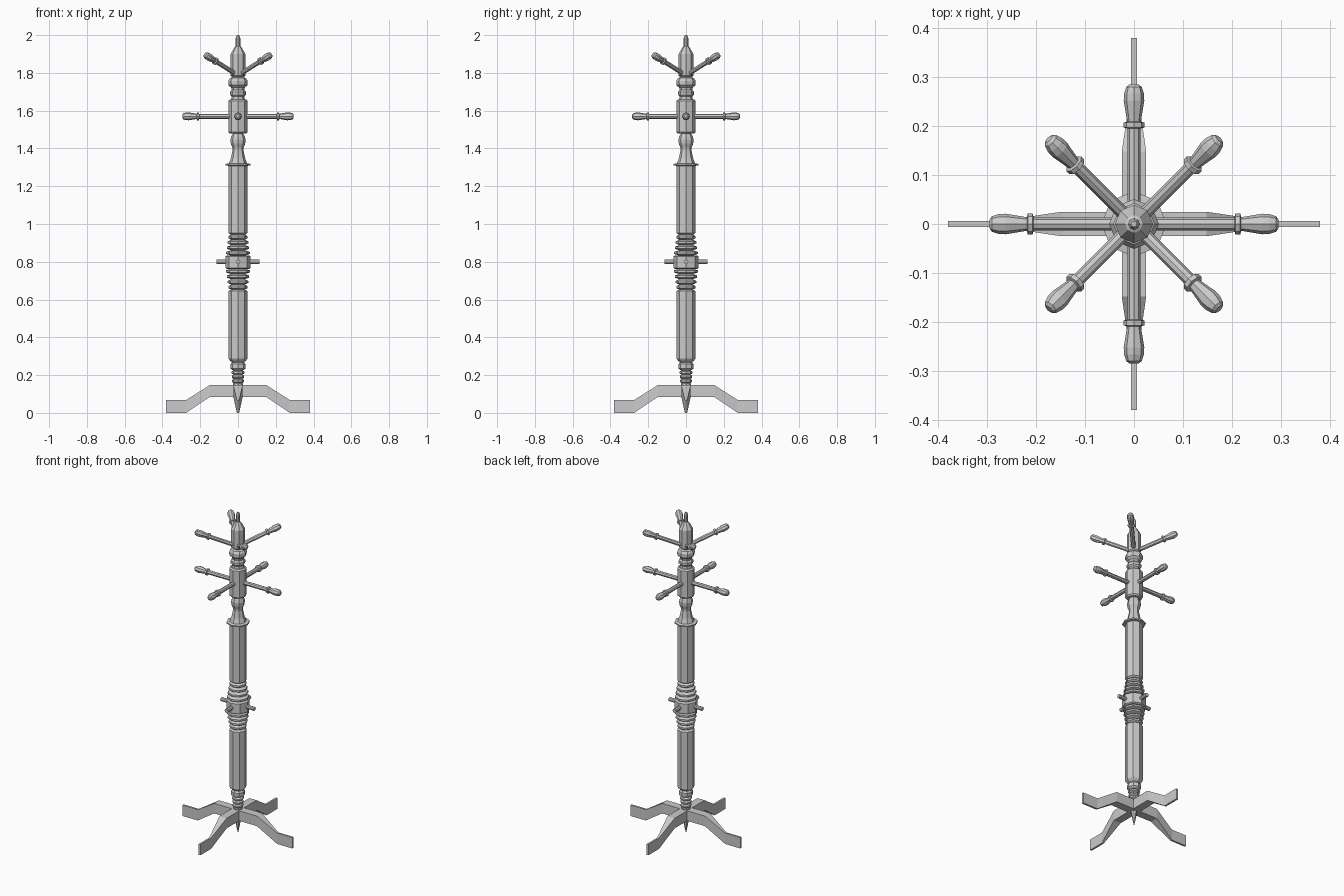
import bpy, bmesh
from math import cos, sin, pi, radians
from mathutils import Matrix

if "Cube" in bpy.data.objects:
    bpy.data.objects.remove(bpy.data.objects["Cube"])


def make_object(name, bm, matrix=Matrix()):
    bmesh.ops.recalc_face_normals(bm, faces=bm.faces)
    mesh = bpy.data.meshes.new(name)
    bm.to_mesh(mesh)
    bm.free()
    obj = bpy.data.objects.new(name, mesh)
    obj.matrix_world = matrix
    bpy.context.collection.objects.link(obj)
    return obj


def turned(name, profile, matrix=Matrix(), sides=8):
    """Faceted turning around local z from (radius, height) pairs."""
    bm = bmesh.new()
    rings = [[bm.verts.new((r * cos(2 * pi * i / sides), r * sin(2 * pi * i / sides), z))
              for i in range(sides)] for r, z in profile]
    for a, b in zip(rings, rings[1:]):
        for i in range(sides):
            j = (i + 1) % sides
            bm.faces.new((a[i], a[j], b[j], b[i]))
    bm.faces.new(rings[0])
    bm.faces.new(rings[-1])
    return make_object(name, bm, matrix)


def discs(z0, z1, r0, r1, count, neck):
    """Stack of thin turned discs with grooves between them."""
    step = (z1 - z0) / count
    pts = []
    for i in range(count):
        r = r0 + (r1 - r0) * i / (count - 1)
        z = z0 + i * step
        pts += [(neck, z), (r, z + step * .3), (r, z + step * .7), (neck, z + step)]
    return pts


# Octagonal column, lower half
turned("lower_post",
       [(.002, 0), (.014, .06), (.027, .14), (.027, .155)]
       + discs(.158, .225, .031, .034, 3, .024)
       + [(.032, .228), (.040, .235), (.040, .258), (.032, .268), (.043, .277),
          (.050, .287), (.050, .645), (.042, .65)]
       + discs(.652, .763, .050, .064, 4, .036))
turned("middle_block", [(.060, .763), (.067, .767), (.067, .829), (.060, .833)])

# Octagonal column, upper half with flared rim and baluster neck
turned("upper_post",
       discs(.833, .944, .064, .050, 4, .036)
       + [(.042, .946), (.050, .952), (.050, 1.308), (.067, 1.310), (.067, 1.318),
          (.048, 1.321), (.037, 1.35), (.029, 1.39), (.030, 1.405), (.038, 1.425),
          (.040, 1.447), (.034, 1.468), (.026, 1.48)])
turned("peg_block", [(.042, 1.478), (.050, 1.486), (.050, 1.652), (.042, 1.66)])
turned("top_finial",
       [(.036, 1.66), (.034, 1.675), (.042, 1.684), (.042, 1.70), (.034, 1.71),
        (.036, 1.722), (.050, 1.735), (.051, 1.758), (.042, 1.772), (.030, 1.777),
        (.039, 1.785), (.039, 1.90), (.018, 1.937), (.012, 1.94), (.012, 1.985),
        (.006, 2.0)])

# Coat pegs: shaft, collar and bulbous grip
PEG = [(.013, .0), (.013, .205), (.021, .207), (.021, .217), (.014, .219),
       (.016, .232), (.021, .262), (.020, .277), (.016, .290), (.009, .295)]
for i in range(4):
    spin = Matrix.Rotation(i * pi / 2, 4, 'Z')
    flat = Matrix.Rotation(pi / 2, 4, 'Y')
    shift = -.010 * (i % 2)
    turned(f"lower_peg_{i + 1}", PEG,
           Matrix.Translation((0, 0, 1.57)) @ spin @ flat @ Matrix.Translation((0, 0, shift)))
    turned(f"upper_peg_{i + 1}", PEG,
           Matrix.Translation((0, 0, 1.787)) @ Matrix.Rotation(pi / 4 + i * pi / 2, 4, 'Z')
           @ Matrix.Rotation(radians(90 - 24), 4, 'Y') @ Matrix.Translation((0, 0, -.026)))
    # Short dowels in the middle block
    turned(f"dowel_{i + 1}", [(.012, .03), (.012, .115)],
           Matrix.Translation((0, 0, .8)) @ spin @ flat)

# Legs: stepped board that thins toward the foot; (x, bottom, top, half thickness)
LEG = [(0, .085, .148, .025), (.148, .085, .148, .025),
       (.275, .0, .068, .006), (.38, .0, .068, .006)]
for i in range(4):
    bm = bmesh.new()
    sections = [[bm.verts.new(p) for p in ((x, -t, lo), (x, t, lo), (x, t, hi), (x, -t, hi))]
                for x, lo, hi, t in LEG]
    for a, b in zip(sections, sections[1:]):
        for k in range(4):
            m = (k + 1) % 4
            bm.faces.new((a[k], a[m], b[m], b[k]))
    bm.faces.new(sections[0])
    bm.faces.new(sections[-1])
    make_object(f"leg_{i + 1}", bm, Matrix.Rotation(i * pi / 2, 4, 'Z'))
